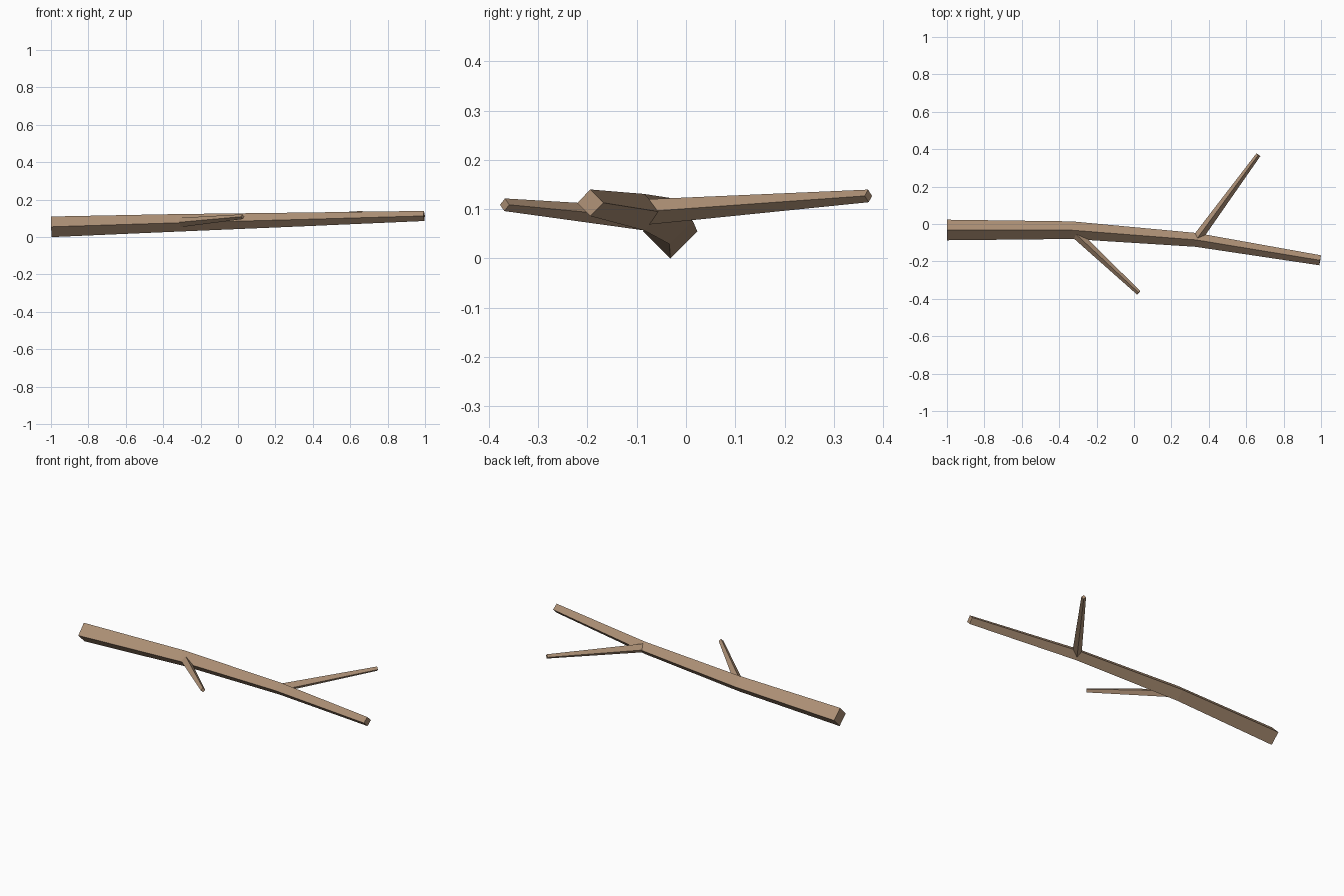
import bpy, bmesh
from mathutils import Vector

if "Cube" in bpy.data.objects:
    bpy.data.objects.remove(bpy.data.objects["Cube"])

bark = bpy.data.materials.new("bark")
bark.diffuse_color = (0.42, 0.28, 0.18, 1)
bark.use_nodes = True
bark.node_tree.nodes["Principled BSDF"].inputs["Base Color"].default_value = bark.diffuse_color


def limb(name, stations):
    """Tapered four-sided limb through (x, y, z, radius) stations, corner up."""
    bm = bmesh.new()
    pts = [Vector(s[:3]) for s in stations]
    rings = []
    for i, s in enumerate(stations):
        d = (pts[min(i + 1, len(pts) - 1)] - pts[max(i - 1, 0)]).normalized()
        side = d.cross(Vector((0, 0, 1))).normalized()
        up = side.cross(d)
        rings.append([bm.verts.new(pts[i] + v * s[3])
                      for v in (side, up, -side, -up)])
    for a, b in zip(rings, rings[1:]):
        for k in range(4):
            n = (k + 1) % 4
            bm.faces.new((a[k], a[n], b[n], b[k]))
    bm.faces.new(rings[0])
    bm.faces.new(rings[-1])
    bmesh.ops.recalc_face_normals(bm, faces=bm.faces)
    me = bpy.data.meshes.new(name)
    bm.to_mesh(me)
    bm.free()
    me.materials.append(bark)
    ob = bpy.data.objects.new(name, me)
    bpy.context.collection.objects.link(ob)
    return ob


# Main stem, bending gently
limb("main_branch", [(-0.999, -0.032, 0.055, 0.055), (-0.333, -0.033, 0.076, 0.047),
                     (0.332, -0.085, 0.094, 0.037), (0.995, -0.194, 0.113, 0.027)])

# Side twigs growing from the bends
limb("rear_twig", [(0.332, -0.085, 0.094, 0.026), (0.665, 0.370, 0.127, 0.0128)])
limb("front_twig", [(-0.333, -0.033, 0.076, 0.026), (0.025, -0.368, 0.109, 0.0128)])
